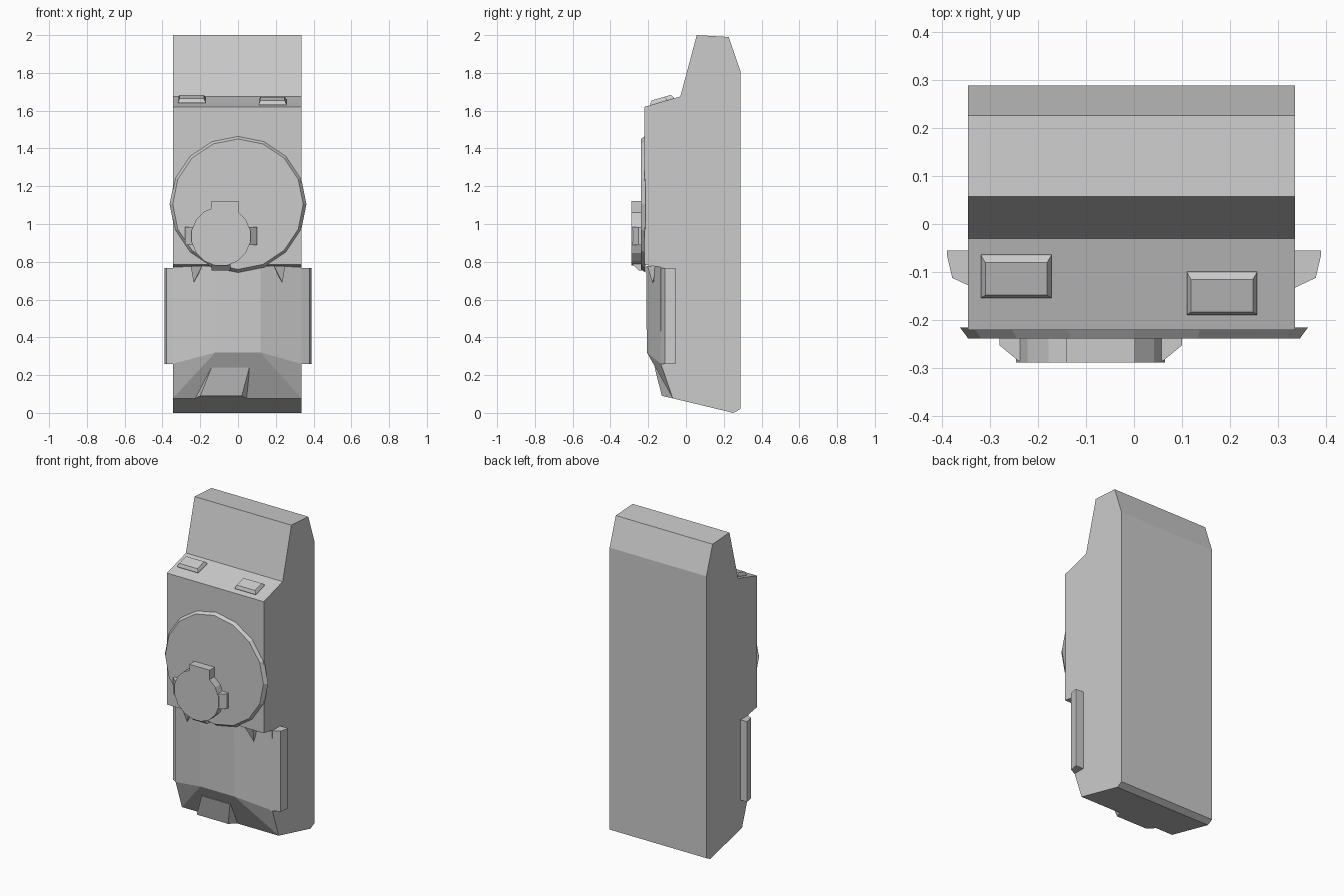
import bpy, bmesh, math
from mathutils import Vector, Matrix

if "Cube" in bpy.data.objects:
    bpy.data.objects.remove(bpy.data.objects["Cube"])

XL, XR = -0.345, 0.335


def finish(name, bm):
    bmesh.ops.recalc_face_normals(bm, faces=bm.faces[:])
    mesh = bpy.data.meshes.new(name)
    bm.to_mesh(mesh)
    bm.free()
    obj = bpy.data.objects.new(name, mesh)
    bpy.context.collection.objects.link(obj)
    return obj


def hull(name, pts):
    """Convex faceted solid with coplanar triangles merged."""
    bm = bmesh.new()
    for p in pts:
        bm.verts.new(p)
    bmesh.ops.convex_hull(bm, input=bm.verts[:])
    bmesh.ops.dissolve_limit(bm, angle_limit=0.01, verts=bm.verts[:], edges=bm.edges[:])
    return finish(name, bm)


def extrude(name, pts, direction):
    bm = bmesh.new()
    face = bm.faces.new([bm.verts.new(p) for p in pts])
    ext = bmesh.ops.extrude_face_region(bm, geom=[face], use_keep_orig=True)
    moved = [g for g in ext['geom'] if isinstance(g, bmesh.types.BMVert)]
    bmesh.ops.translate(bm, verts=moved, vec=Vector(direction))
    return finish(name, bm)


def box(x0, x1, y0, y1, z0, z1):
    return [(x, y, z) for x in (x0, x1) for y in (y0, y1) for z in (z0, z1)]


def ring(cx, cz, r, y, n, turn=0.0):
    return [(cx + r * math.sin(2 * math.pi * (i + turn) / n), y,
             cz + r * math.cos(2 * math.pi * (i + turn) / n)) for i in range(n)]


# Main body: side profile pulled across the width
profile = [(0.25, 0), (0.288, 0.02), (0.288, 1.81), (0.226, 1.99), (0.057, 2.0),
           (-0.03, 1.675), (-0.22, 1.62), (-0.22, 0.785), (-0.13, 0.77),
           (-0.12, 0.26), (-0.07, 0.077)]
extrude("main_body", [(XL, y, z) for y, z in profile], (XR - XL, 0, 0))

# Faceted lower front panel
panel = []
for s, edge in ((-1, XL), (1, XR)):
    panel += [(s * 0.12, -0.21, 0.779), (s * 0.12, -0.207, 0.32),
              (edge, -0.135, 0.772), (edge, -0.133, 0.26), (edge, -0.07, 0.077),
              (edge, 0, 0.772), (edge, 0, 0.077)]
hull("lower_front_panel", panel)

# Ramp at the foot of the panel
hull("foot_ramp", [(-0.14, -0.166, 0.24), (0.06, -0.166, 0.24),
                   (-0.20, -0.128, 0.09), (0.02, -0.128, 0.09),
                   (-0.23, -0.06, 0.075), (0.05, -0.06, 0.075),
                   (-0.14, -0.06, 0.24), (0.06, -0.06, 0.24)])

# Side rails and small wedges under the overhang, mirrored
for s, side in ((-1, "left"), (1, "right")):
    section = [(0.325, -0.137), (0.378, -0.112), (0.389, -0.065), (0.389, -0.055), (0.325, -0.055)]
    extrude(side + "_rail", [(s * x, y, 0.258) for x, y in section], (0, 0, 0.51))
    hull(side + "_wedge", [(s * 0.19, -0.205, 0.778), (s * 0.25, -0.205, 0.778),
                           (s * 0.235, -0.178, 0.69), (s * 0.19, -0.16, 0.778),
                           (s * 0.25, -0.15, 0.778), (s * 0.225, -0.16, 0.70)])

# Large sixteen-sided disc
hull("large_disc", ring(0, 1.105, 0.362, -0.215, 16) + ring(0, 1.105, 0.345, -0.238, 16))

# Knob with tabs
KX, KZ = -0.09, 0.935
hull("knob", ring(KX, KZ, 0.158, -0.288, 16, 0.5) + ring(KX, KZ, 0.158, -0.23, 16, 0.5))
hull("knob_top_tab", box(-0.14, 0.002, -0.288, -0.23, 1.0, 1.122))
for s, side in ((-1, "left"), (1, "right")):
    tab = [(KX + s * x, y) for x, y in ((0.11, -0.285), (0.15, -0.285), (0.19, -0.252),
                                        (0.19, -0.23), (0.11, -0.23))]
    extrude("knob_" + side + "_tab", [(x, y, 0.89) for x, y in tab], (0, 0, 0.095))
hull("knob_bottom_tab", [(x, y, z) for x in (-0.14, -0.04) for y, z in
                         ((-0.284, 0.788), (-0.25, 0.755), (-0.215, 0.755), (-0.215, 0.82), (-0.284, 0.82))])

# Two tapered buttons lying on the sloping shoulder
tilt = math.atan2(0.055, 0.19)
for name, cx, cy in (("left_button", -0.245, -0.108), ("right_button", 0.183, -0.143)):
    base_z = 1.62 + (cy + 0.22) * math.tan(tilt)
    m = Matrix.Translation((cx, cy, base_z)) @ Matrix.Rotation(tilt, 4, 'X')
    pts = [(sx * w, sy * d, h) for sx in (-1, 1) for sy in (-1, 1)
           for w, d, h in ((0.073, 0.046, -0.01), (0.073, 0.046, 0.006), (0.064, 0.035, 0.022))]
    hull(name, [m @ Vector(p) for p in pts])
